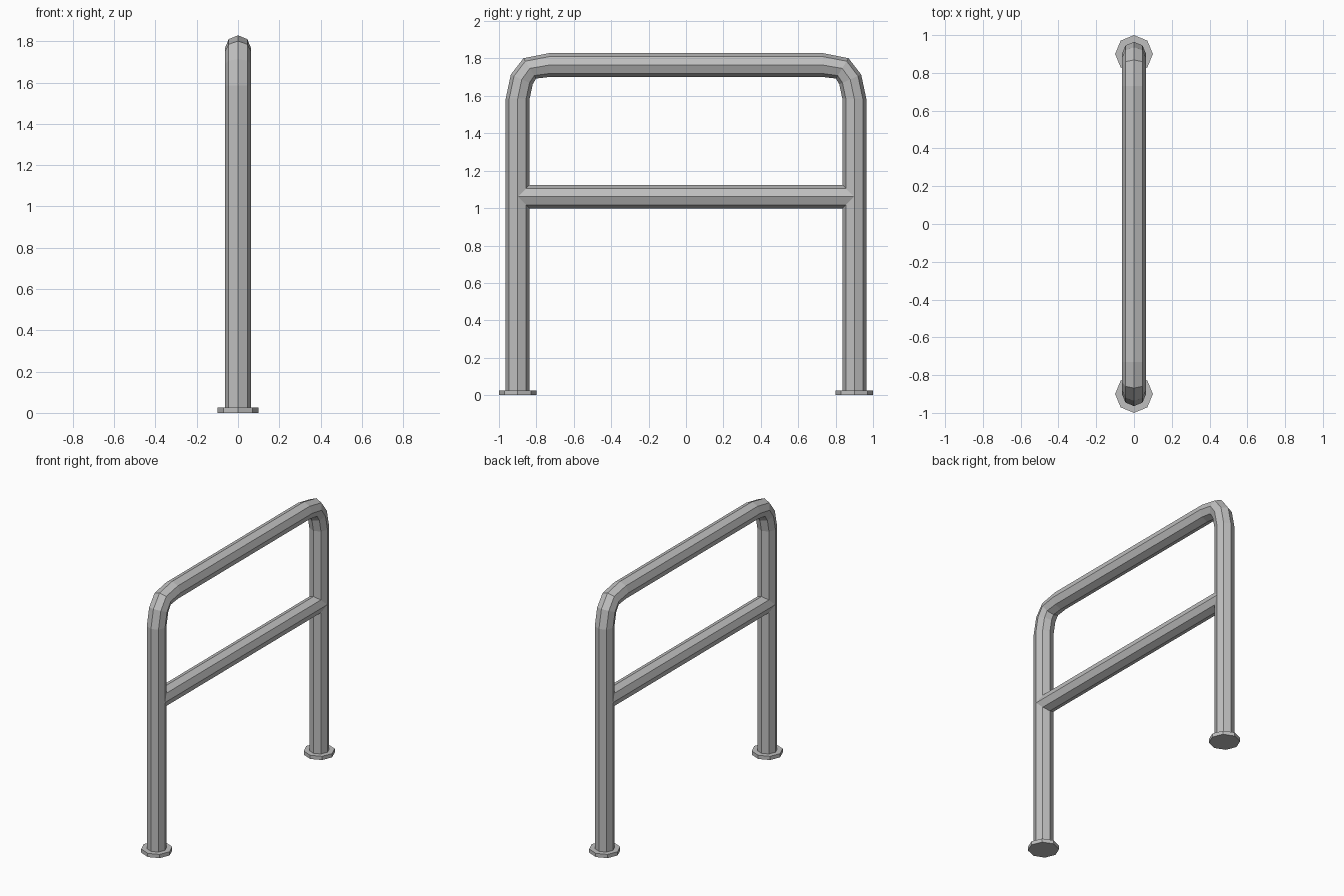
import bpy, bmesh
from math import sin, cos, pi, radians
from mathutils import Vector

if "Cube" in bpy.data.objects:
    bpy.data.objects.remove(bpy.data.objects["Cube"])

SIDES = 8
TUBE_R = 0.064
POST_Y = 0.9

steel = bpy.data.materials.new("grey steel")
steel.use_nodes = True
colour = (0.52, 0.52, 0.52, 1)
steel.diffuse_color = colour
steel.node_tree.nodes["Principled BSDF"].inputs["Base Color"].default_value = colour


def sweep(name, stations, radius):
    """Octagonal tube in the x = 0 plane; each station is (y, z, tilt of its outward normal)."""
    bm = bmesh.new()
    rings = []
    for y, z, tilt in stations:
        normal = Vector((0, cos(tilt), sin(tilt)))
        ring = []
        for i in range(SIDES):
            a = 2 * pi * i / SIDES
            offset = normal * cos(a) + Vector((sin(a), 0, 0))
            ring.append(bm.verts.new(Vector((0, y, z)) + offset * radius))
        rings.append(ring)
    for low, high in zip(rings, rings[1:]):
        for i in range(SIDES):
            j = (i + 1) % SIDES
            bm.faces.new((low[i], low[j], high[j], high[i]))
    bm.faces.new(rings[0])
    bm.faces.new(rings[-1])
    bmesh.ops.recalc_face_normals(bm, faces=bm.faces)
    mesh = bpy.data.meshes.new(name)
    bm.to_mesh(mesh)
    bm.free()
    mesh.materials.append(steel)
    obj = bpy.data.objects.new(name, mesh)
    bpy.context.collection.objects.link(obj)
    return obj


# Bent hoop: back post and bend, then mirrored to the front
half = [
    (POST_Y, 0.01, 0),
    (POST_Y, 1.585, 0),
    (0.878, 1.688, radians(24)),
    (0.835, 1.747, radians(58)),
    (0.73, 1.765, radians(90)),
]
sweep("hoop_tube", half + [(-y, z, pi - t) for y, z, t in reversed(half)], TUBE_R)

# Middle crossbar running into both posts
sweep("crossbar", [(s * POST_Y, 1.061, pi / 2) for s in (-1, 1)], TUBE_R - 0.0007)

# Octagonal foot plates
for name, side in (("front_foot", -1), ("back_foot", 1)):
    bpy.ops.mesh.primitive_cylinder_add(vertices=SIDES, radius=0.1, depth=0.026,
                                        location=(0, side * POST_Y, 0.013))
    foot = bpy.context.object
    foot.name = name
    foot.data.materials.append(steel)
